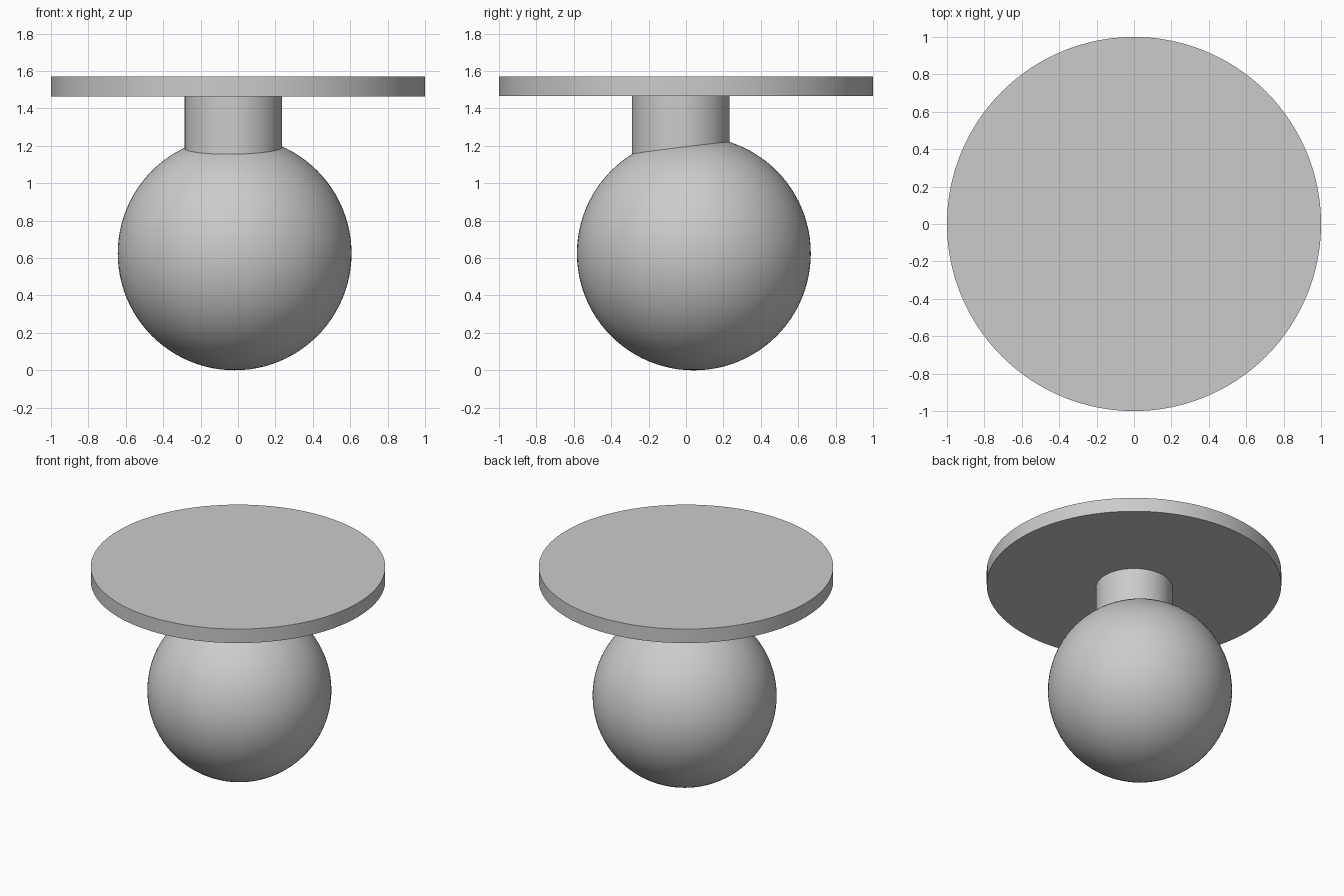
import bpy
import math

cube = bpy.data.objects.get("Cube")
if cube:
    bpy.data.objects.remove(cube, do_unlink=True)

# Single plain grey
grey = bpy.data.materials.new("light_grey")
grey.use_nodes = True
colour = (0.6, 0.6, 0.6, 1)
grey.diffuse_color = colour
grey.node_tree.nodes["Principled BSDF"].inputs["Base Color"].default_value = colour


def finish(name):
    obj = bpy.context.object
    obj.name = name
    obj.data.materials.append(grey)
    bpy.ops.object.shade_smooth_by_angle(angle=math.radians(30))


def disc(name, x, y, radius, bottom, top):
    bpy.ops.mesh.primitive_cylinder_add(
        vertices=128, radius=radius, depth=top - bottom,
        location=(x, y, (bottom + top) / 2))
    finish(name)


# Round base ball
bpy.ops.mesh.primitive_uv_sphere_add(
    segments=96, ring_count=48, radius=0.625, location=(-0.018, 0.042, 0.625))
finish("base_ball")

# Short neck sunk into the ball, slightly off centre
disc("neck", -0.025, -0.028, 0.26, 1.0, 1.465)

# Flat round top
disc("round_top", 0, 0, 1.0, 1.465, 1.57)
